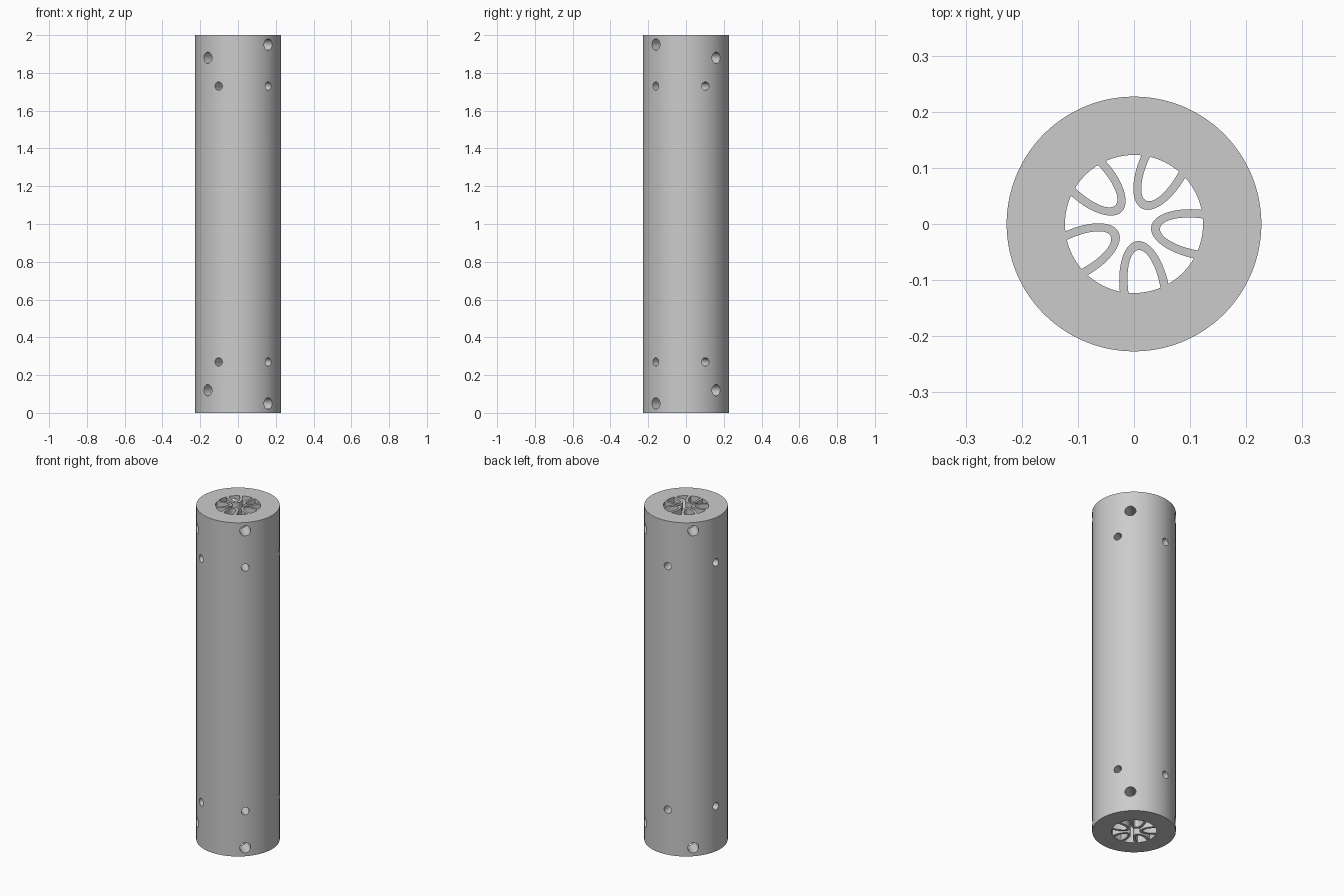
import bpy, bmesh
from math import sin, cos, pi, radians, sqrt
from mathutils import Matrix, Vector

LENGTH, R_OUT, R_BORE = 2.0, 0.227, 0.123

default = bpy.data.objects.get("Cube")
if default:
    bpy.data.objects.remove(default, do_unlink=True)

grey = bpy.data.materials.new("plain grey")
grey.use_nodes = True
grey.diffuse_color = (0.6, 0.6, 0.6, 1)
grey.node_tree.nodes["Principled BSDF"].inputs["Base Color"].default_value = (0.6, 0.6, 0.6, 1)


def make_object(name, bm):
    bmesh.ops.recalc_face_normals(bm, faces=bm.faces)
    mesh = bpy.data.meshes.new(name)
    bm.to_mesh(mesh)
    bm.free()
    mesh.materials.append(grey)
    obj = bpy.data.objects.new(name, mesh)
    bpy.context.collection.objects.link(obj)
    return obj


def smooth(obj):
    bpy.ops.object.select_all(action="DESELECT")
    obj.select_set(True)
    bpy.context.view_layer.objects.active = obj
    bpy.ops.object.shade_smooth_by_angle(angle=radians(30))


def extruded_strip(bm, side_a, side_b, closed):
    """Solid between two matching plan curves, running the full length."""
    rows = [[bm.verts.new((p.x, p.y, z)) for p in side]
            for side, z in ((side_a, 0), (side_b, 0), (side_b, LENGTH), (side_a, LENGTH))]
    n = len(side_a)
    for i in range(n if closed else n - 1):
        j = (i + 1) % n
        for k in range(4):
            a, b = rows[k], rows[(k + 1) % 4]
            bm.faces.new((a[i], a[j], b[j], b[i]))
    if not closed:
        for i in (0, n - 1):
            bm.faces.new([row[i] for row in rows])


def circle(radius, n=128):
    return [Vector((radius * cos(2 * pi * i / n), radius * sin(2 * pi * i / n))) for i in range(n)]


# Thick tube wall
bm = bmesh.new()
extruded_strip(bm, circle(R_OUT), circle(R_BORE), True)
tube = make_object("tube_wall", bm)

# Radial drill holes, the same at both ends: angle, height, radius
holes = [(-45 + 72 * k, 1.73, 0.022) for k in range(5)]
holes += [(-45 + 90 * k, 1.88 if k % 2 else 1.95, 0.03) for k in range(4)]
bm = bmesh.new()
for angle, height, radius in holes:
    for z in (height, LENGTH - height):
        place = (Matrix.Translation((0, 0, z)) @ Matrix.Rotation(radians(angle), 4, "Z")
                 @ Matrix.Translation((0.18, 0, 0)) @ Matrix.Rotation(pi / 2, 4, "Y"))
        bmesh.ops.create_cone(bm, cap_ends=True, segments=32, radius1=radius,
                              radius2=radius, depth=0.16, matrix=place)
drill = make_object("drill_cutter", bm)
drill.hide_render = True
cut = tube.modifiers.new("drill_holes", "BOOLEAN")
cut.operation, cut.solver, cut.object = "DIFFERENCE", "EXACT", drill
bpy.context.view_layer.objects.active = tube
bpy.ops.object.modifier_apply(modifier=cut.name)
bpy.data.objects.remove(drill, do_unlink=True)
smooth(tube)


# U-shaped fins inside the bore
def arch(depth, half_width, angle, n=32):
    """Half ellipse pointing at the axis, its feet resting on the bore."""
    points = []
    for i in range(n + 1):
        t = -pi / 2 + pi * i / n
        y = half_width * sin(t)
        x = min(0.125 - depth * cos(t), sqrt(0.1235 ** 2 - y * y))
        points.append(Matrix.Rotation(angle, 2) @ Vector((x, y)))
    return points


for k in range(5):
    angle = radians(-9 + 72 * k)
    bm = bmesh.new()
    extruded_strip(bm, arch(0.094, 0.044, angle), arch(0.078, 0.029, angle), False)
    smooth(make_object(f"inner_fin_{k + 1}", bm))
